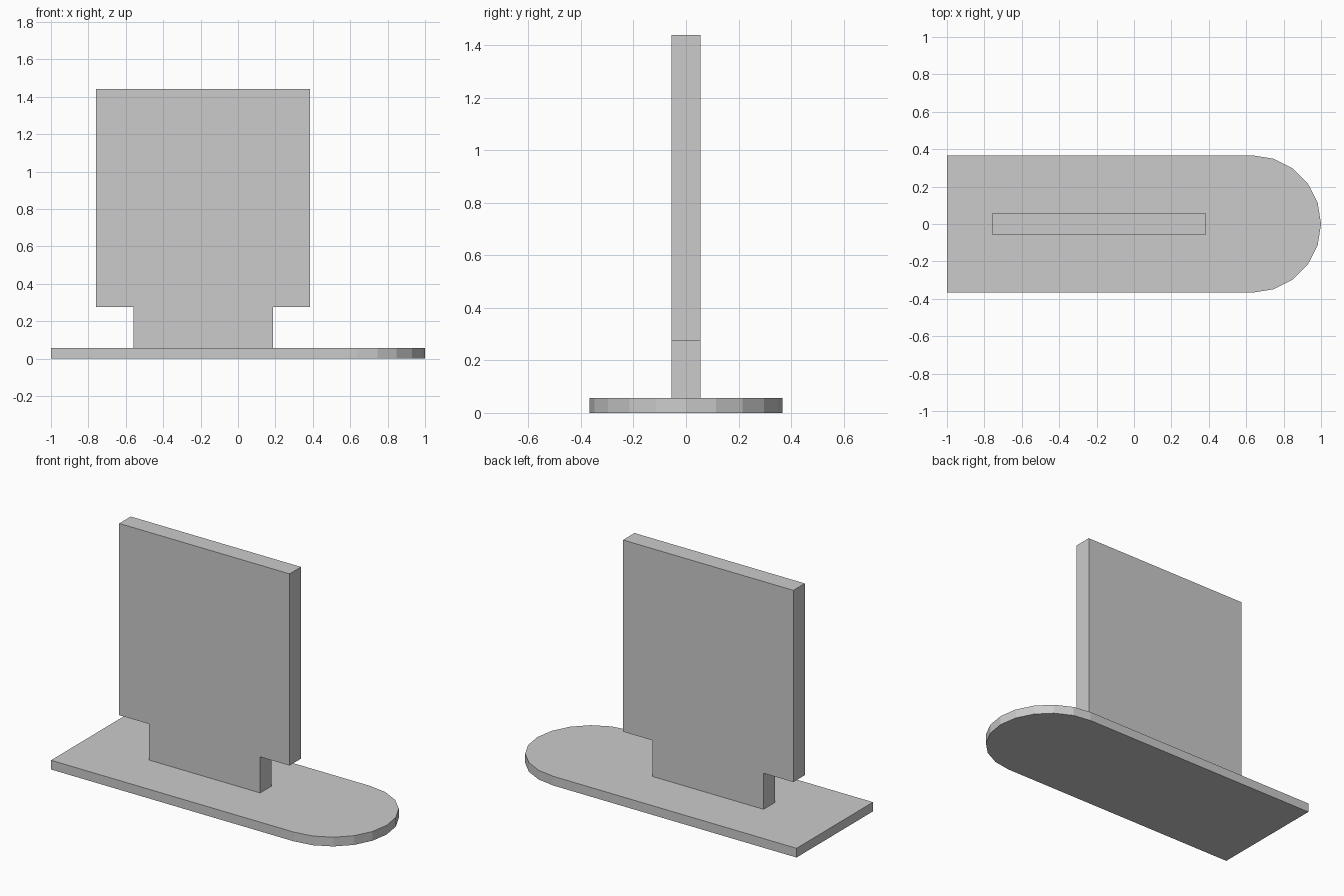
import bpy, bmesh
from math import sin, cos, pi
from mathutils import Vector

if "Cube" in bpy.data.objects:
    bpy.data.objects.remove(bpy.data.objects["Cube"])


def extrude_profile(name, points, direction):
    """Make a flat-shaded solid by extruding a closed profile."""
    bm = bmesh.new()
    face = bm.faces.new([bm.verts.new(p) for p in points])
    result = bmesh.ops.extrude_face_region(bm, geom=[face], use_keep_orig=True)
    moved = [g for g in result["geom"] if isinstance(g, bmesh.types.BMVert)]
    bmesh.ops.translate(bm, verts=moved, vec=Vector(direction))
    bmesh.ops.recalc_face_normals(bm, faces=bm.faces)
    mesh = bpy.data.meshes.new(name)
    bm.to_mesh(mesh)
    bm.free()
    obj = bpy.data.objects.new(name, mesh)
    bpy.context.collection.objects.link(obj)
    return obj


# Base plate: square left end, half-round right end
radius, base_height, segments = 0.367, 0.056, 10
outline = [(-1, radius, 0), (-1, -radius, 0)]
for i in range(segments + 1):
    a = -pi / 2 + pi * i / segments
    outline.append((1 - radius + radius * cos(a), radius * sin(a), 0))
extrude_profile("base_plate", outline, (0, 0, base_height))

# Upright panel with a narrower neck standing on the base
half_thick = 0.055
panel = [(-0.56, base_height), (0.188, base_height), (0.188, 0.275), (0.385, 0.275),
         (0.385, 1.44), (-0.76, 1.44), (-0.76, 0.275), (-0.56, 0.275)]
extrude_profile("upright_panel", [(x, -half_thick, z) for x, z in panel],
                (0, 2 * half_thick, 0))
